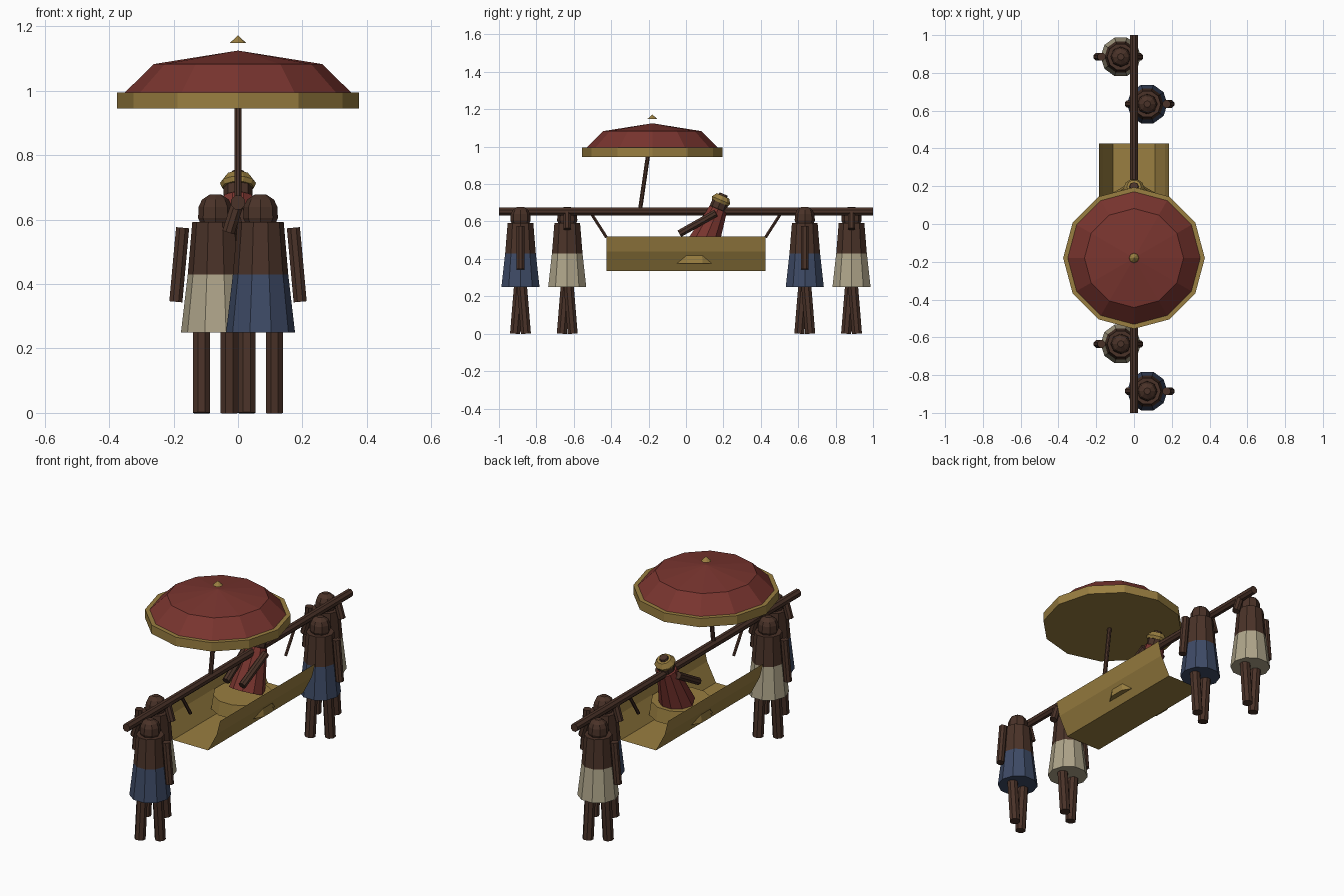
import bpy, bmesh, math
from mathutils import Vector, Matrix

if "Cube" in bpy.data.objects:
    bpy.data.objects.remove(bpy.data.objects["Cube"])


def material(name, rgb):
    m = bpy.data.materials.new(name)
    m.diffuse_color = (*rgb, 1)
    m.use_nodes = True
    m.node_tree.nodes["Principled BSDF"].inputs["Base Color"].default_value = m.diffuse_color
    return m


SKIN = material("dark_brown", (0.068, 0.032, 0.021))
GOLD = material("gold", (0.32, 0.21, 0.052))
RED = material("red", (0.19, 0.035, 0.028))
CREAM = material("cream", (0.42, 0.37, 0.25))
BLUE = material("blue", (0.047, 0.068, 0.13))


def finish(name, bm, mat):
    me = bpy.data.meshes.new(name)
    bmesh.ops.recalc_face_normals(bm, faces=bm.faces)
    bm.to_mesh(me)
    bm.free()
    me.materials.append(mat)
    ob = bpy.data.objects.new(name, me)
    bpy.context.collection.objects.link(ob)
    return ob


def lathe(name, profile, sides, mat, loc=(0, 0, 0), tilt=0, turn=0):
    """Closed low-poly solid from (radius, z) rings; radius 0 makes a point."""
    bm = bmesh.new()
    rings = []
    for r, z in profile:
        n = 1 if r == 0 else sides
        rings.append([bm.verts.new((r * math.cos(turn + math.tau * i / sides),
                                    r * math.sin(turn + math.tau * i / sides), z)) for i in range(n)])
    for a, b in zip(rings, rings[1:]):
        for i in range(sides):
            j = (i + 1) % sides
            if len(b) == 1:
                bm.faces.new((a[i], a[j], b[0]))
            elif len(a) == 1:
                bm.faces.new((a[0], b[j], b[i]))
            else:
                bm.faces.new((a[i], a[j], b[j], b[i]))
    for ring in (rings[0], rings[-1]):
        if len(ring) > 1:
            bm.faces.new(ring)
    bm.transform(Matrix.Translation(loc) @ Matrix.Rotation(-tilt, 4, 'X'))
    return finish(name, bm, mat)


def rod(name, a, b, r, mat, sides=8, r2=None):
    a, b = Vector(a), Vector(b)
    bm = bmesh.new()
    q = (b - a).to_track_quat('Z', 'Y').to_matrix().to_4x4()
    turn = Matrix.Rotation(math.pi / sides, 4, 'Z')
    bmesh.ops.create_cone(bm, cap_ends=True, segments=sides, radius1=r, radius2=r2 or r,
                          depth=(b - a).length, matrix=Matrix.Translation((a + b) / 2) @ q @ turn)
    return finish(name, bm, mat)


# carrying pole with hanging struts
rod("carrying_pole", (0, -1, 0.653), (0, 1, 0.653), 0.023, SKIN)
for s, tag in ((-1, "front"), (1, "back")):
    rod(f"{tag}_strut", (0, s * 0.505, 0.64), (0, s * 0.425, 0.515), 0.009, SKIN, 6)

# open trough-shaped litter
half = [(0.11, 0.335), (0.165, 0.44), (0.185, 0.52)]
section = [(-x, z) for x, z in reversed(half)] + half
bm = bmesh.new()
ends = [[bm.verts.new((x, y, z)) for x, z in section] for y in (-0.425, 0.425)]
for i in range(len(section) - 1):
    bm.faces.new((ends[0][i], ends[0][i + 1], ends[1][i + 1], ends[1][i]))
finish("litter", bm, GOLD)
lathe("cushion", [(0.166, 0.375), (0.155, 0.45)], 12, GOLD, (0, 0.045, 0), turn=math.pi / 12)

# reclining passenger
lean = math.radians(23)
lathe("passenger_robe", [(0.095, 0), (0.052, 0.235)], 10, RED, (0, 0.08, 0.45), lean)
lathe("passenger_head", [(0.03, -0.045), (0.045, -0.02), (0.045, 0.02), (0.03, 0.04)],
      8, SKIN, (0, 0.178, 0.69), lean)
lathe("headband", [(0.05, 0), (0.056, 0.015), (0.038, 0.04)], 10, GOLD, (0, 0.182, 0.7), lean)
lathe("hair_top", [(0.026, 0), (0.022, 0.013)], 8, SKIN, (0, 0.196, 0.735), lean)
for s, tag in ((-1, "left"), (1, "right")):
    rod(f"passenger_{tag}_arm", (s * 0.06, 0.16, 0.645), (s * 0.05, -0.035, 0.535), 0.021, SKIN)

# parasol
C = (0, -0.18, 0)
rod("parasol_stick", (0, -0.247, 0.653), (0, -0.203, 0.955), 0.012, SKIN)
lathe("parasol_valance", [(0.375, 0.945), (0.375, 0.995)], 12, GOLD, C)
lathe("parasol_canopy", [(0.356, 0.99), (0.262, 1.083), (0, 1.125)], 12, RED, C)
lathe("parasol_finial", [(0.026, 1.148), (0, 1.172)], 8, GOLD, C)


# bearers: inner hand grips the pole, outer arm hangs
def bearer(tag, x, y, cloth):
    out = 1 if x > 0 else -1
    for s, side in ((-1, "left"), (1, "right")):
        rod(f"{tag}_{side}_leg", (x + s * 0.043, y + s * 0.029, 0), (x + s * 0.043, y + s * 0.006, 0.28),
            0.029, SKIN, 8)
    lathe(f"{tag}_wrap", [(0.107, 0.25), (0.086, 0.43)], 10, cloth, (x, y, 0))
    lathe(f"{tag}_torso", [(0.086, 0.43), (0.072, 0.592)], 10, SKIN, (x, y, 0))
    lathe(f"{tag}_head", [(0.045, 0.585), (0.054, 0.605), (0.052, 0.64), (0.042, 0.662), (0.018, 0.678)],
          8, SKIN, (x, y, 0))
    rod(f"{tag}_outer_arm", (x + out * 0.102, y, 0.575), (x + out * 0.123, y, 0.345), 0.022, SKIN)
    rod(f"{tag}_inner_arm", (x - out * 0.1, y, 0.56), (x - out * 0.07, y, 0.655), 0.021, SKIN)


bearer("front_bearer", 0.07, -0.885, BLUE)
bearer("second_bearer", -0.07, -0.635, CREAM)
bearer("third_bearer", 0.07, 0.635, BLUE)
bearer("back_bearer", -0.07, 0.885, CREAM)
